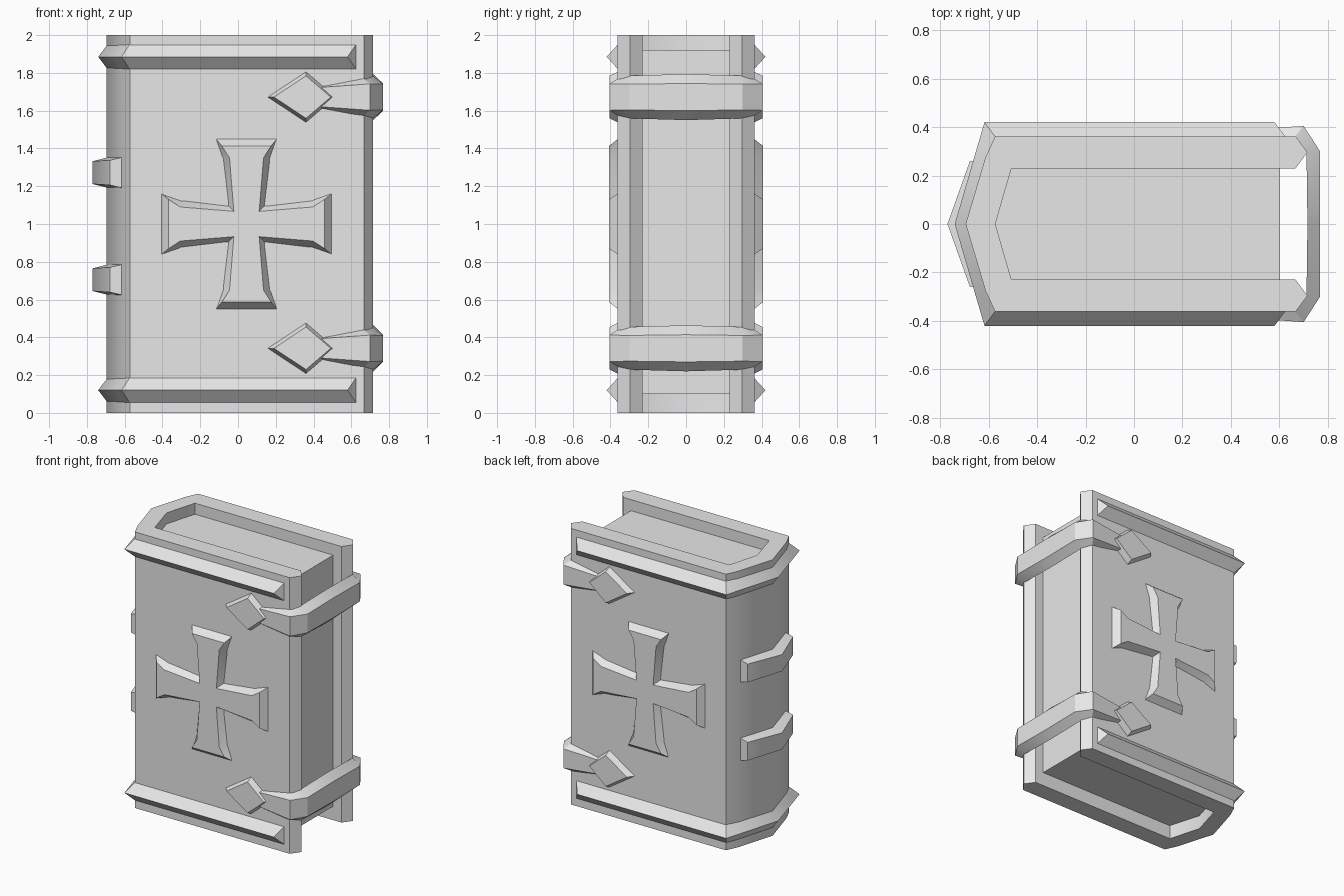
import bpy, bmesh, math

if "Cube" in bpy.data.objects:
    bpy.data.objects.remove(bpy.data.objects["Cube"])

GREY = (0.8, 0.8, 0.8, 1.0)
grey = bpy.data.materials.new("plain grey")
grey.use_nodes = True
grey.diffuse_color = GREY
grey.node_tree.nodes["Principled BSDF"].inputs["Base Color"].default_value = GREY


def finish(name, bm, mirror=False, angle=30):
    """Turn a bmesh into a shaded object, optionally mirrored front to back."""
    bmesh.ops.remove_doubles(bm, verts=bm.verts, dist=1e-5)
    bmesh.ops.recalc_face_normals(bm, faces=bm.faces)
    mesh = bpy.data.meshes.new(name)
    bm.to_mesh(mesh)
    bm.free()
    mesh.materials.append(grey)
    obj = bpy.data.objects.new(name, mesh)
    bpy.context.collection.objects.link(obj)
    if mirror:
        mod = obj.modifiers.new("front and back", 'MIRROR')
        mod.use_axis = (False, True, False)
    bpy.ops.object.select_all(action='DESELECT')
    obj.select_set(True)
    bpy.context.view_layer.objects.active = obj
    bpy.ops.object.shade_smooth_by_angle(angle=math.radians(angle))
    return obj


def loft(name, rings, closed=True, caps=(True, True), mirror=False, angle=30):
    """Bridge rings of equal length and cap the chosen ends."""
    bm = bmesh.new()
    loops = [[bm.verts.new(p) for p in ring] for ring in rings]
    for a, b in zip(loops, loops[1:]):
        for i in range(len(a)):
            j = (i + 1) % len(a)
            bm.faces.new((a[i], a[j], b[j], b[i]))
    if caps[0]:
        bm.faces.new(loops[0])
    if caps[1]:
        bm.faces.new(loops[-1])
    return finish(name, bm, mirror, angle)


def prism(name, half, z0, z1, angle):
    """Extrude an outline, given for y >= 0, straight up."""
    outline = half + [(x, -y) for x, y in reversed(half) if y > 0]
    return loft(name, [[(x, y, z) for x, y in outline] for z in (z0, z1)], angle=angle)


def band(name, z, stations):
    """Bevelled band that starts at y = 0; station: base, crest, half heights."""
    rings = []
    for (bx, by), (cx, cy), hb, hc in stations:
        rings.append([(bx, by, z - hb), (cx, cy, z - hc),
                      (cx, cy, z + hc), (bx, by, z + hb)])
    return loft(name, rings, caps=(False, True), mirror=True)


def plaque(name, base, top, y0, y1):
    """Bevelled relief on the front cover, repeated on the back."""
    return loft(name, [[(x, -y, z) for x, z in pts]
                       for pts, y in ((base, y0), (top, y1))], mirror=True)


# Cover: one C-shaped board with a pointed spine
board = [(0.667, 0.362), (0.716, 0.296), (0.667, 0.23), (-0.506, 0.23), (-0.572, 0)]
spine = [(-0.695, 0), (-0.613, 0.276), (-0.573, 0.362)]
upper = spine + board
lower = [(x, -y) for x, y in reversed(upper) if y > 0]
# walk round the outside, then back along the inside
outline = upper + lower[lower.index((-0.506, -0.23)):]
loft("cover", [[(x, y, z) for x, y in outline] for z in (0, 2)], angle=35)

# Page block, recessed at head, tail and fore edge
prism("pages", [(-0.585, 0), (-0.515, 0.235), (0.602, 0.235)], 0.1, 1.92, 30)

# Ridges running round the cover near head and tail
for label, z in (("bottom", 0.12), ("top", 1.885)):
    band(label + "_ridge", z, [
        ((-0.69, 0), (-0.74, 0), 0.066, 0),
        ((-0.61, 0.276), (-0.648, 0.315), 0.066, 0),
        ((-0.573, 0.36), (-0.617, 0.42), 0.066, 0),
        ((0.625, 0.36), (0.58, 0.42), 0.066, 0)])

# Raised bands on the spine
for label, z in (("lower", 0.705), ("upper", 1.272)):
    band(label + "_spine_band", z, [
        ((-0.69, 0), (-0.77, 0), 0.08, 0.06),
        ((-0.61, 0.26), (-0.677, 0.26), 0.082, 0.066)])

# Clasps: a strap round the fore edge with a diamond stud on each cover
for label, z in (("lower", 0.342), ("upper", 1.672)):
    band(label + "_strap", z, [
        ((0.716, 0), (0.768, 0), 0.122, 0.072),
        ((0.712, 0.296), (0.768, 0.3), 0.113, 0.068),
        ((0.66, 0.355), (0.7, 0.405), 0.102, 0.07),
        ((0.42, 0.355), (0.42, 0.385), 0.056, 0.05)])

    def diamond(s):
        return [(0.36 - 0.207 * s, z), (0.36, z - 0.137 * s),
                (0.36 + 0.16 * s, z), (0.36, z + 0.137 * s)]
    plaque(label + "_clasp_stud", diamond(1), diamond(0.82), 0.355, 0.405)


# Flared cross relief
def cross(tip, flare, neck, waist, corner):
    arm = [(-corner, corner), (-waist, neck), (-flare, tip),
           (flare, tip), (waist, neck)]
    pts = []
    for quarter in range(4):
        for x, z in arm:
            for _ in range(quarter):
                x, z = z, -x
            pts.append((x + 0.045, z + 1.0))
    return pts


plaque("cross", cross(0.455, 0.165, 0.35, 0.128, 0.098),
       cross(0.413, 0.13, 0.35, 0.09, 0.067), 0.355, 0.408)
